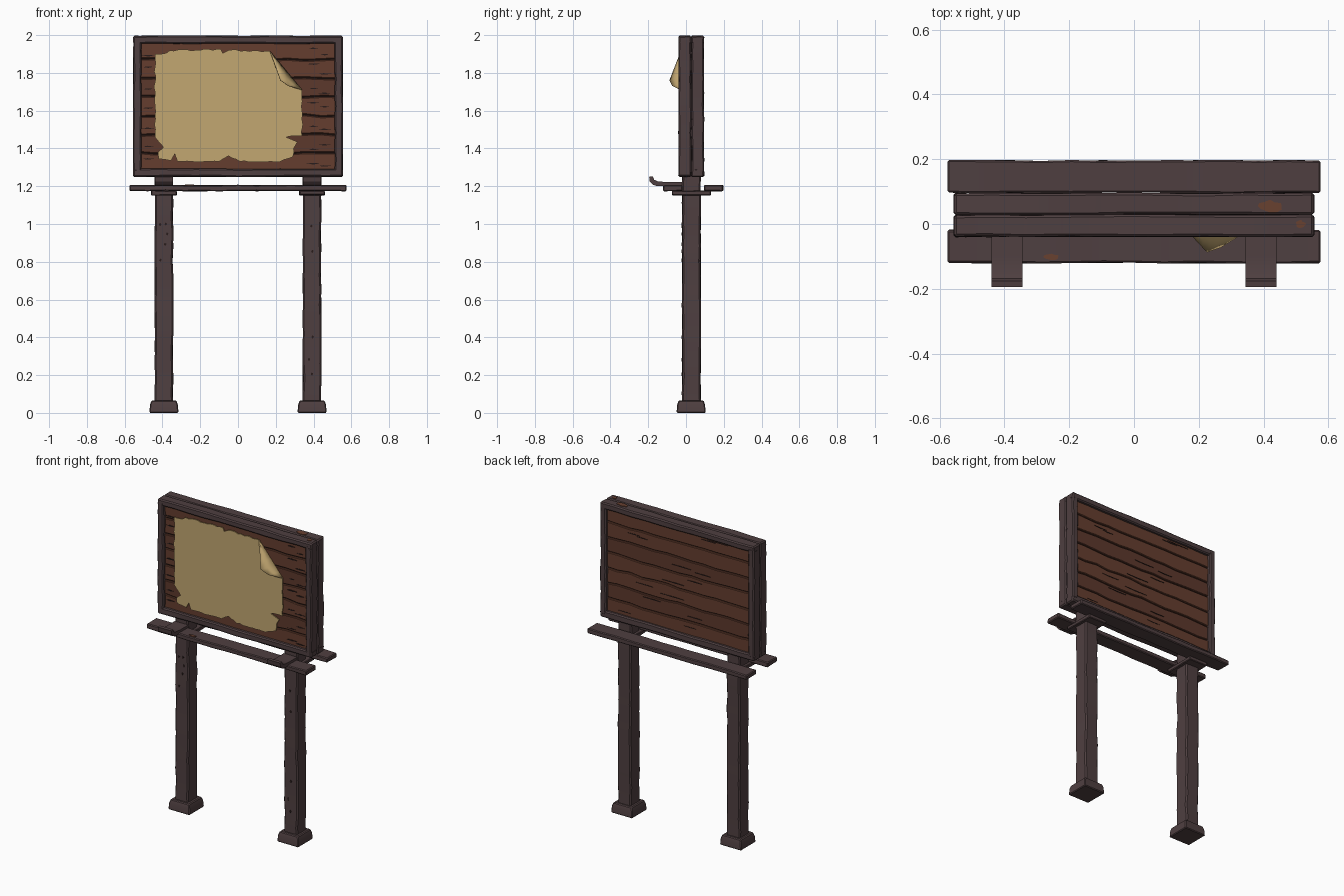
import bpy, bmesh, math, random
from mathutils import Vector

if "Cube" in bpy.data.objects:
    bpy.data.objects.remove(bpy.data.objects["Cube"])

rng = random.Random(7)


def mat(name, r, g, b):
    m = bpy.data.materials.new(name)
    m.diffuse_color = (r, g, b, 1)
    m.use_nodes = True
    m.node_tree.nodes["Principled BSDF"].inputs["Base Color"].default_value = m.diffuse_color
    return m


FRAME = mat("dark weathered wood", 0.078, 0.050, 0.052)
PLANK = mat("brown plank", 0.130, 0.048, 0.028)
PLANK2 = mat("deep brown plank", 0.108, 0.040, 0.025)
GAP = mat("crack dark", 0.022, 0.012, 0.011)
PAPER = mat("parchment", 0.54, 0.385, 0.165)
EDGE = mat("parchment edge", 0.33, 0.22, 0.08)
RUST = mat("red brown wear", 0.14, 0.052, 0.03)


def finish(bm, name, mats, bevel=0.0):
    bmesh.ops.recalc_face_normals(bm, faces=bm.faces)
    if bevel:
        sharp = [e for e in bm.edges if len(e.link_faces) == 2 and e.calc_face_angle() > 0.9]
        bmesh.ops.bevel(bm, geom=sharp, offset=bevel, segments=1, affect='EDGES')
    me = bpy.data.meshes.new(name)
    bm.to_mesh(me)
    bm.free()
    for m in mats:
        me.materials.append(m)
    ob = bpy.data.objects.new(name, me)
    bpy.context.collection.objects.link(ob)
    bpy.ops.object.select_all(action='DESELECT')
    ob.select_set(True)
    bpy.context.view_layer.objects.active = ob
    bpy.ops.object.shade_smooth_by_angle(angle=math.radians(25))
    return ob


def loft(name, sections, m, bevel=0.006):
    """Skin a row of closed sections and cap both ends."""
    bm = bmesh.new()
    rings = [[bm.verts.new(p) for p in s] for s in sections]
    n = len(rings[0])
    for a, b in zip(rings, rings[1:]):
        for i in range(n):
            bm.faces.new((a[i], a[(i + 1) % n], b[(i + 1) % n], b[i]))
    bm.faces.new(rings[0])
    bm.faces.new(rings[-1])
    return finish(bm, name, [m], bevel)


def beam(name, lo, hi, axis, m=FRAME, cuts=10, wob=0.003, bevel=0.006):
    """Hand-hewn box from corner to corner with slightly uneven rings."""
    u, v = [a for a in range(3) if a != axis]
    secs = []
    for k in range(cuts + 1):
        ring = []
        for su, sv in ((0, 0), (1, 0), (1, 1), (0, 1)):
            p = [0, 0, 0]
            p[axis] = lo[axis] + (hi[axis] - lo[axis]) * k / cuts
            p[u] = (lo[u], hi[u])[su] + rng.uniform(-wob, wob)
            p[v] = (lo[v], hi[v])[sv] + rng.uniform(-wob, wob)
            ring.append(p)
        secs.append(ring)
    return loft(name, secs, m, bevel)


def extrude_outline(name, pts, vec, mats, side_index=0):
    """Flat outline given thickness along vec."""
    bm = bmesh.new()
    f = bm.faces.new([bm.verts.new(p) for p in pts])
    ext = bmesh.ops.extrude_face_region(bm, geom=[f])['geom']
    bmesh.ops.translate(bm, vec=vec, verts=[e for e in ext if isinstance(e, bmesh.types.BMVert)])
    for q in bm.faces:
        if len(q.verts) == 4:
            q.material_index = side_index
    return finish(bm, name, mats)


# Legs: post, foot block, collar plate and curled peg on each side
for tag, s in (("left", -1), ("right", 1)):
    x = 0.392 * s
    beam(tag + "_post", (x - 0.048, -0.02, 0.03), (x + 0.048, 0.078, 1.27), 2, cuts=16, bevel=0.008)
    secs = []
    for z, h in ((0, 0.077), (0.042, 0.074), (0.066, 0.066)):
        secs.append([(x + a * h, 0.027 + b * h, z) for a, b in ((-1, -1), (1, -1), (1, 1), (-1, 1))])
    loft(tag + "_foot", secs, FRAME, 0.005)
    beam(tag + "_collar", (x - 0.068, -0.075, 1.152), (x + 0.068, 0.132, 1.176), 1, cuts=3, wob=0.002, bevel=0.004)
    top = [(-0.02, 1.222), (-0.105, 1.222), (-0.15, 1.226), (-0.168, 1.234), (-0.176, 1.252)]
    low = [(-0.195, 1.25), (-0.192, 1.226), (-0.176, 1.208), (-0.15, 1.2), (-0.02, 1.2)]
    peg = [(x - 0.048, y, z) for y, z in top + low]
    extrude_outline(tag + "_peg", peg, (0.096, 0, 0), [FRAME])

# Rails in front of and behind the posts
beam("front_rail", (-0.575, -0.12, 1.175), (0.575, -0.018, 1.206), 0, cuts=12, wob=0.002, bevel=0.005)
beam("back_rail", (-0.575, 0.096, 1.175), (0.575, 0.196, 1.206), 0, cuts=12, wob=0.002, bevel=0.005)

# Frame: two layers of four bars
X, Z0, Z1 = 0.555, 1.25, 1.998
for tag, y0, y1 in (("front", -0.039, 0.028), ("back", 0.029, 0.095)):
    w = dict(wob=0.0022, bevel=0.007)
    beam(tag + "_frame_top", (-X, y0, Z1 - 0.043), (X, y1, Z1 - 0.002), 0, **w)
    beam(tag + "_frame_bottom", (-X, y0, Z0), (X, y1, Z0 + 0.043), 0, **w)
    beam(tag + "_frame_left", (-X, y0, Z0 + 0.02), (-X + 0.043, y1, Z1 - 0.02), 2, **w)
    beam(tag + "_frame_right", (X - 0.043, y0, Z0 + 0.02), (X, y1, Z1 - 0.02), 2, **w)

# Planks with wavy seams over a dark core
beam("board_core", (-0.53, -0.008, 1.27), (0.53, 0.062, 1.975), 0, m=GAP, cuts=1, wob=0, bevel=0)
N, CUTS = 7, 12
seams = [[1.275 + 0.695 * i / N + rng.uniform(-0.006, 0.006) for _ in range(CUTS + 1)] for i in range(N + 1)]
for i in range(N):
    yf, yb = -0.017 + rng.uniform(-0.002, 0.002), 0.074 + rng.uniform(-0.002, 0.002)
    secs = []
    for k in range(CUTS + 1):
        px = -0.53 + 1.06 * k / CUTS
        a, b = seams[i][k] + 0.0025, seams[i + 1][k] - 0.0025
        secs.append([(px, yf, a), (px, yb, a), (px, yb, b), (px, yf, b)])
    loft("plank_%d" % (i + 1), secs, PLANK2 if i % 3 == 1 else PLANK, 0.004)

# Grain cracks: thin pointed slivers
bm = bmesh.new()


def sliver(cx, cz, y, lx, lz):
    ring = [(cx - lx, cz), (cx, cz - lz), (cx + lx, cz + lz * 0.3), (cx - lx * 0.2, cz + lz)]
    f = [[bm.verts.new((a, y + d, c)) for a, c in ring] for d in (-0.003, 0.003)]
    bm.faces.new(f[0])
    bm.faces.new(f[1])
    for j in range(4):
        bm.faces.new((f[0][j], f[0][(j + 1) % 4], f[1][(j + 1) % 4], f[1][j]))


for i in range(N):
    zc = 1.275 + 0.695 * (i + 0.5) / N
    for cx in (-0.475, 0.40, 0.46):
        sliver(cx, zc + rng.uniform(-0.03, 0.03), -0.018, rng.uniform(0.02, 0.04), 0.004)
    for _ in range(2):
        sliver(rng.uniform(-0.4, 0.4), zc + rng.uniform(-0.03, 0.03), 0.075, rng.uniform(0.04, 0.09), 0.0025)
for s in (-1, 1):
    for _ in range(5):
        sliver(0.392 * s + rng.uniform(-0.03, 0.03), rng.uniform(0.15, 1.1), -0.02, 0.007, 0.009)
finish(bm, "wood_cracks", [GAP])

# Torn parchment: outline clockwise from the fold's lower end
pts = [(0.34, 1.71), (0.34, 1.465), (0.255, 1.46), (0.315, 1.435), (0.295, 1.40), (0.29, 1.355), (0.22, 1.328),
       (0.01, 1.33), (-0.05, 1.36), (-0.10, 1.33), (-0.32, 1.33), (-0.335, 1.37), (-0.355, 1.335),
       (-0.42, 1.345), (-0.425, 1.38), (-0.395, 1.405), (-0.44, 1.46), (-0.44, 1.90), (-0.38, 1.905),
       (-0.36, 1.92), (-0.09, 1.925), (-0.08, 1.905), (-0.05, 1.92), (0.17, 1.915)]
torn = []
for a, b in zip(pts, pts[1:]):
    a, b = Vector(a), Vector(b)
    n = max(1, int((b - a).length / 0.022))
    for k in range(n):
        p = a.lerp(b, k / n)
        if k:
            p += Vector((rng.uniform(-1, 1), rng.uniform(-1, 1))) * 0.004
        torn.append((p.x, -0.022, p.y))
torn.append((0.17, -0.022, 1.915))
extrude_outline("parchment", torn, (0, -0.006, 0), [PAPER, EDGE], 1)

# Curled-over corner, bowed along the fold
bm = bmesh.new()
A, B, C = Vector((0.17, -0.028, 1.915)), Vector((0.34, -0.028, 1.71)), Vector((0.232, -0.095, 1.742))
rows = []
for k in range(7):
    t = k / 6
    e = A.lerp(B, t)
    edge = A.lerp(C, t / 0.75) if t <= 0.75 else C.lerp(B, (t - 0.75) / 0.25)
    mid = e.lerp(edge, 0.45) + Vector((0, -0.008 * math.sin(math.pi * t), 0))
    rows.append([bm.verts.new(p) for p in ((e, mid, edge) if 0 < k < 6 else (e,))])
for r, q in zip(rows, rows[1:]):
    if len(r) == 1 or len(q) == 1:
        tip, full = (r[0], q) if len(r) == 1 else (q[0], r)
        for j in range(2):
            bm.faces.new((tip, full[j], full[j + 1]))
    else:
        for j in range(2):
            bm.faces.new((r[j], r[j + 1], q[j + 1], q[j]))
fold = finish(bm, "parchment_fold", [PAPER, EDGE])
sol = fold.modifiers.new("thickness", 'SOLIDIFY')
sol.thickness = 0.003
sol.material_offset_rim = 1

# Worn patches on the upper surfaces
for name, cx, cy, z, rx, ry in (("wear_top", 0.42, 0.055, 1.995, 0.042, 0.02), ("wear_top_small", 0.515, 0.0, 1.995, 0.018, 0.012),
                                ("wear_rail", -0.255, -0.103, 1.205, 0.025, 0.012)):
    blob = []
    for k in range(12):
        a, r = k * math.tau / 12, rng.uniform(0.6, 1.1)
        blob.append((cx + rx * r * math.cos(a), cy + ry * r * math.sin(a), z))
    extrude_outline(name, blob, (0, 0, 0.004), [RUST])
